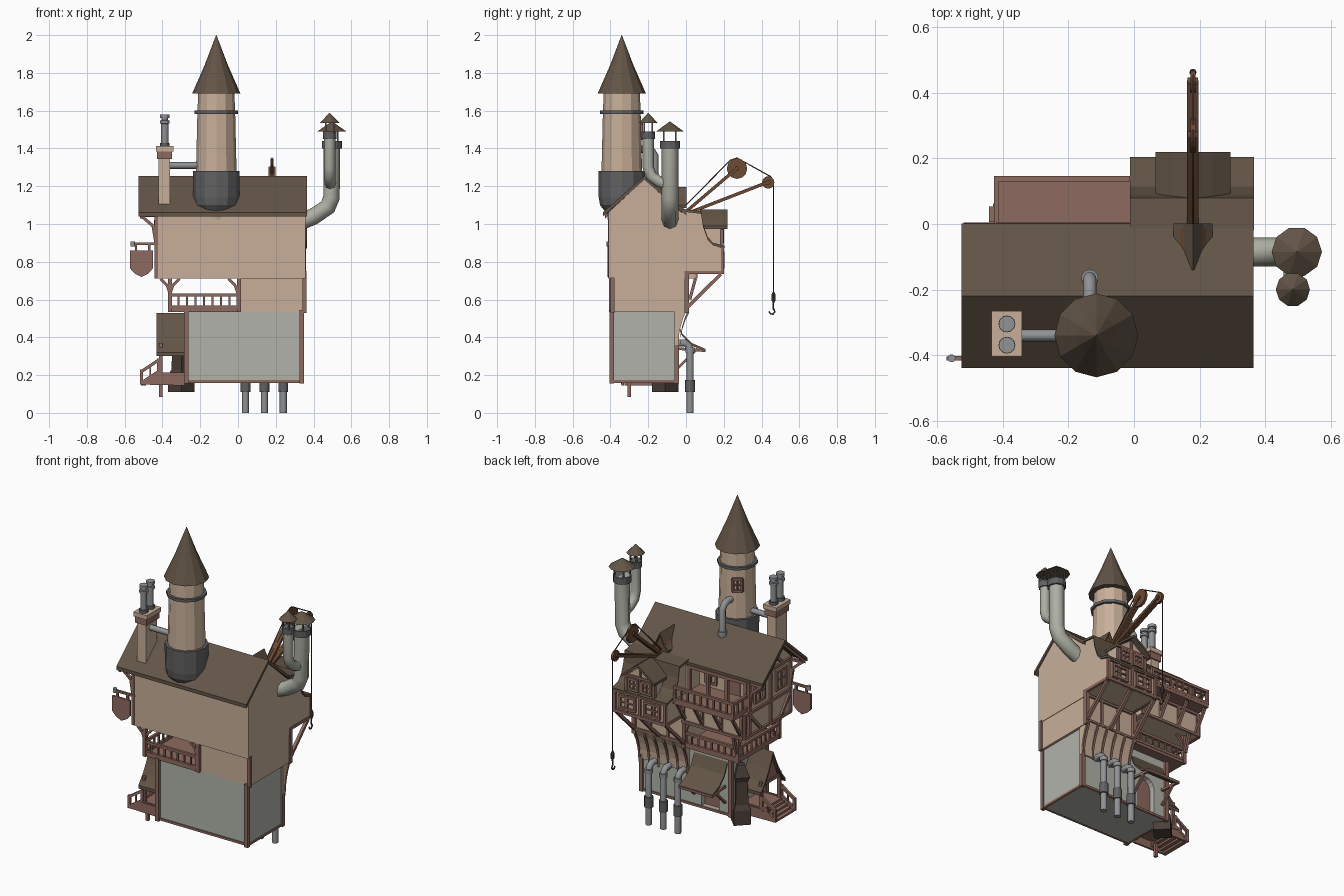
import bpy, bmesh, math
from mathutils import Vector as V

if "Cube" in bpy.data.objects:
    bpy.data.objects.remove(bpy.data.objects["Cube"])

def mat(n, c):
    m = bpy.data.materials.new(n); m.diffuse_color = (*c, 1); return m
TAN = mat("plaster", (.58, .43, .32)); WOOD = mat("timber", (.27, .145, .115)); STONE = mat("stone", (.44, .45, .40))
ROOF = mat("shingle", (.125, .09, .062)); METAL = mat("metal", (.28, .29, .3)); DARK = mat("lead", (.12, .12, .125))
PALE = mat("pale_pipe", (.42, .43, .37)); OAK = mat("oak", (.15, .07, .035)); SOOT = mat("soot", (.07, .05, .04))

def mesh(name, verts, faces, m):
    me = bpy.data.meshes.new(name); me.from_pydata([tuple(v) for v in verts], [], faces)
    bm = bmesh.new(); bm.from_mesh(me); bmesh.ops.recalc_face_normals(bm, faces=bm.faces); bm.to_mesh(me); bm.free()
    me.materials.append(m)
    ob = bpy.data.objects.new(name, me); bpy.context.collection.objects.link(ob); return ob

def prof(name, pts, a0, a1, m, axis='x'):
    """Extrude a 2D profile along x (profile y,z) or y (profile x,z)."""
    n = len(pts)
    vs = [(a, u, v) if axis == 'x' else (u, a, v) for a in (a0, a1) for u, v in pts]
    return mesh(name, vs, [tuple(range(n)), tuple(range(n, 2*n))] + [(i, (i+1) % n, (i+1) % n+n, i+n) for i in range(n)], m)

def box(name, x0, x1, y0, y1, z0, z1, m):
    return prof(name, [(y0, z0), (y1, z0), (y1, z1), (y0, z1)], x0, x1, m)

def strip(name, pts, t, a0, a1, m, axis='x'):
    return prof(name, pts + [(u, v-t) for u, v in reversed(pts)], a0, a1, m, axis)

def beams(name, segs, w, m):
    vs, fs = [], []
    for p, q in segs:
        p, q = V(p), V(q); d = (q-p).normalized()
        s = d.cross(V((0, 0, 1)))
        s = s.normalized() if s.length > .01 else V((1, 0, 0))
        t = s.cross(d); k = len(vs)
        vs += [c + (s*i + t*j)*w/2 for c in (p, q) for i, j in ((-1, -1), (1, -1), (1, 1), (-1, 1))]
        fs += [tuple(k+i for i in f) for f in ((0, 1, 2, 3), (4, 5, 6, 7), (0, 1, 5, 4), (1, 2, 6, 5), (2, 3, 7, 6), (3, 0, 4, 7))]
    return mesh(name, vs, fs, m)

def lathe(name, cx, cy, rz, m, n=12):
    vs = [(cx+r*math.cos(2*math.pi*i/n), cy+r*math.sin(2*math.pi*i/n), z) for r, z in rz for i in range(n)]
    fs = [(k*n+i, k*n+(i+1) % n, (k+1)*n+(i+1) % n, (k+1)*n+i) for k in range(len(rz)-1) for i in range(n)]
    return mesh(name, vs, fs + [tuple(range(n)), tuple(range(len(vs)-n, len(vs)))], m)

def tube(name, pts, r, m, res=2):
    cu = bpy.data.curves.new(name, 'CURVE'); cu.dimensions = '3D'
    cu.bevel_depth = r; cu.bevel_resolution = res; cu.use_fill_caps = True
    sp = cu.splines.new('POLY'); sp.points.add(len(pts)-1)
    for a, p in zip(sp.points, pts): a.co = (*p, 1)
    cu.materials.append(m)
    ob = bpy.data.objects.new(name, cu); bpy.context.collection.objects.link(ob)
    bpy.ops.object.select_all(action='DESELECT'); ob.select_set(True)
    bpy.context.view_layer.objects.active = ob; bpy.ops.object.convert(target='MESH')
    return ob

def railing(name, pts, h):
    segs, posts, up = [], [], V((0, 0, h))
    pts = [V(p) for p in pts]
    for p, q in zip(pts, pts[1:]):
        lo = V((0, 0, .01)); posts += [(p+up, q+up), (p+lo, q+lo)]
        n = max(2, int((q-p).length/.042))
        segs += [(p.lerp(q, i/n), p.lerp(q, i/n)+up) for i in range(n+1)]
    beams(name+"_balusters", segs, .009, WOOD)
    beams(name+"_rails", posts + [(p, p+up*1.12) for p in pts], .016, WOOD)

def window(name, c, ang, w, h):
    n = V((math.cos(ang), math.sin(ang), 0)); t = V((-n.y, n.x, 0)); c = V(c)
    P = lambda u, v: c + t*u*w/2 + V((0, 0, v*h/2)) + n*.004
    beams(name+"_frame", [(P(-1.15, s), P(1.15, s)) for s in (-1, 1)] + [(P(s, -1), P(s, 1)) for s in (-1, 1)], .014, WOOD)
    beams(name+"_bars", [(P(0, -1), P(0, 1)), (P(-1, 0), P(1, 0))], .008, WOOD)

# stone ground floor with an arched doorway
stone = box("stone_base", -.28, .34, -.385, -.05, .16, .545, STONE)
arch = [(-.19, .17), (-.07, .17)] + [(-.13+.06*math.cos(math.pi*i/8), .32+.07*math.sin(math.pi*i/8)) for i in range(9)]
cut = prof("door_cutter", arch, -.1, .1, STONE, 'y'); cut.hide_render = True
b = stone.modifiers.new("door", 'BOOLEAN'); b.object = cut; b.solver = 'EXACT'
bpy.context.view_layer.objects.active = stone; bpy.ops.object.modifier_apply(modifier="door")
bpy.data.objects.remove(cut)
prof("door", arch, -.095, -.085, WOOD, 'y')
beams("base_posts", [((x, y, .155), (x, y, .545)) for x in (-.275, .337) for y in (-.392, -.05)], .024, WOOD)
beams("base_sills", [((-.28, y, .166), (.34, y, .166)) for y in (-.385, -.05)] + [((x, -.385, .166), (x, -.05, .166)) for x in (-.28, .337)], .014, WOOD)

# middle floor and open loggia
box("middle_room", .01, .355, -.387, 0, .535, .73, TAN)
box("loggia_floor", -.365, .01, -.4, .01, .535, .552, WOOD)
railing("loggia_rail", [(0, -.397, .55), (-.36, -.397, .55), (-.36, .005, .55), (0, .005, .55)], .075)
beams("loggia_posts", [((x, y, .535), (x, y, .72)) for x in (-.36, .006) for y in (-.397, .005)] + [((.352, -.39, .53), (.352, -.39, .72))]
      + [((.352, .004, .53), (.352, .004, .75))], .022, WOOD)
br = []
for y in (-.397, .005):
    for x, s in ((-.36, 1), (0, -1), (-.36, -1)):
        br += [((x, y, .63), (x+s*.015, y, .675)), ((x+s*.015, y, .675), (x+s*.05, y, .71))]
beams("loggia_braces", br, .014, WOOD)
beams("middle_timbers", [((.01, .004, .56), (.355, .004, .56)), ((.01, .004, .72), (.355, .004, .72)), ((.12, .004, .55), (.12, .004, .73)), ((.24, .004, .55), (.24, .004, .73))], .014, WOOD)

# upper floor: right gable block, left block with recessed balcony, left gable wall
full = [(-.41, .712), (0, .712), (0, 1.04), (-.22, 1.235), (-.41, 1.063)]
prof("upper_right_block", full, -.01, .358, TAN)
prof("upper_left_block", [(-.41, .712), (.05, .712), (.05, .865), (-.12, .865), (-.12, 1.14), (-.22, 1.235), (-.41, 1.063)], -.42, -.01, TAN)
prof("left_gable_wall", full, -.43, -.41, TAN)
G = -.433
beams("left_gable_timbers", [((G, -.41, z), (G, e, z)) for z, e in ((.72, .05), (.86, .05), (1.05, 0))]
      + [((G, y, .715), (G, y, 1.05)) for y in (-.405, -.21, 0)] + [((G, -.21, 1.05), (G, -.21, 1.22)), ((G, .045, .715), (G, .045, .865))]
      + [((G, -.405, .85), (G, -.31, .73)), ((G, -.11, .73), (G, 0, .85)), ((G, -.33, 1.05), (G, -.21, 1.16)), ((G, -.09, 1.05), (G, -.21, 1.16))], .018, WOOD)
for i, y in enumerate((-.31, -.1)):
    window("gable_window_%d" % i, (G, y, .96), math.pi, .09, .11)
beams("eave_brackets", [s for y in (-.405, -.003) for s in (((-.435, y, .9), (-.45, y, .99)), ((-.45, y, .99), (-.515, y, 1.045)), ((-.43, y, 1.045), (-.52, y, 1.045)))], .016, WOOD)

# rear balcony
box("balcony_deck", -.425, -.012, -.12, .145, .862, .882, WOOD)
railing("balcony_rail", [(-.42, .0, .88), (-.42, .138, .88), (-.02, .138, .88)], .085)
beams("balcony_posts", [((x, -.004, .87), (x, -.004, 1.05)) for x in (-.41, -.28, -.15, -.02)] + [((-.42, -.004, 1.04), (-.01, -.004, 1.04))], .02, WOOD)
beams("balcony_brackets", [((x, .055, .74), (x, .13, .86)) for x in (-.41, -.28, -.15, -.03)] + [((x, .054, .715), (x, .054, .86)) for x in (-.42, -.28, -.15, -.02)]
      + [((-.43, .054, z), (-.01, .054, z)) for z in (.72, .855)] + [((-.36, .02, .6), (-.36, .05, .71))], .016, WOOD)
box("balcony_door", -.29, -.19, -.122, -.114, .88, 1.02, WOOD)
window("balcony_window", (-.09, -.12, .96), math.pi/2, .07, .1)

# main gable roof
strip("main_roof", [(-.44, 1.062), (-.22, 1.255), (.002, 1.066)], .022, -.527, .365, ROOF)
strip("barge_boards", [(-.43, 1.05), (-.22, 1.235), (-.005, 1.05)], .022, -.52, -.505, WOOD)

# rear wing with flared roof
wing = [(-.02, 1.08), (.08, 1.068), (.09, 1.0), (.115, .93), (.145, .9), (.205, .885)]
prof("wing_body", [(-.02, .735), (.19, .735)] + [(min(u, .19), v-.012) for u, v in reversed(wing)], .0, .358, TAN)
strip("wing_roof", wing, .014, -.012, .366, ROOF)
W = .193
beams("wing_timbers", [((0, W, z), (.358, W, z)) for z in (.745, .872)] + [((x, W, .735), (x, W, .88)) for x in (.008, .18, .35)]
      + [((x, 0, .743), (x, .19, .743)) for x in (.005, .353)] + [((x, .19, .735), (x, .19, .97)) for x in (.086, .274)], .018, WOOD)
for i, x in enumerate((.095, .265)):
    window("wing_window_%d" % i, (x, W, .81), math.pi/2, .1, .075)
beams("wing_braces", [((x, .185, .735), (x, .008, .56)) for x in (.008, .18, .35)], .018, WOOD)
# dormer on the wing
prof("dormer", [(.085, .88), (.275, .88), (.275, .985), (.18, 1.055), (.085, .985)], .06, .188, TAN, 'y')
strip("dormer_roof", [(.066, .99), (.12, 1.035), (.18, 1.078), (.24, 1.035), (.294, .99)], .016, .075, .22, ROOF, 'y')
for i, x in enumerate((.135, .225)):
    window("dormer_window_%d" % i, (x, .19, .935), math.pi/2, .06, .065)
beams("dormer_timbers", [((.08, .19, .985), (.28, .19, .985)), ((.18, .19, .88), (.18, .19, 1.05))], .013, WOOD)

# coved apron with ribs below the middle floor
cove = [(.008, .55), (-.012, .51), (-.028, .46), (-.036, .42), (-.04, .36)]
prof("cove_panel", cove + [(-.06, .36), (-.06, .55)], .01, .35, TAN)
for i in range(6):
    strip("cove_rib_%d" % i, [(u+.008, v) for u, v in cove], .02, .005+i*.066, .019+i*.066, WOOD)

# drain pipes
for i, x in enumerate((.04, .14, .24)):
    tube("drain_pipe_%d" % i, [(x, -.06, .37), (x, -.005, .37), (x, .015, .355), (x, .022, .33), (x, .022, 0)], .019, METAL)
    lathe("drain_collar_%d" % i, x, .022, [(.026, .11), (.026, .175)], DARK)
    lathe("drain_joint_%d" % i, x, .022, [(.024, .32), (.024, .345)], METAL)

# awning above the door and corner buttress
strip("awning", [(-.05, .49), (-.02, .42), (.03, .37), (.1, .34)], .014, -.25, -.02, ROOF)
beams("awning_frame", [((-.25, .095, .33), (-.02, .095, .33))] + [((x, -.04, .34), (x, .09, .33)) for x in (-.24, -.03)] + [((x, -.04, .24), (x, .06, .34)) for x in (-.24, -.03)], .014, WOOD)
lathe("corner_buttress", -.3, -.11, [(.07, .11), (.07, .2), (.052, .23), (.048, .37), (.062, .4), (.03, .47)], SOOT, 4).rotation_euler = (0, 0, 0)

# side porch with steps
strip("porch_roof", [(-.36, .32), (-.32, .37), (-.285, .43), (-.24, .53), (-.195, .43), (-.16, .37), (-.12, .32)], .02, -.432, -.28, ROOF)
prof("porch_gable", [(-.31, .35), (-.24, .5), (-.17, .35)], -.415, -.4, WOOD)
beams("porch_posts", [((-.41, y, .16), (-.41, y, .37)) for y in (-.33, -.15)] + [((-.41, -.34, .35), (-.41, -.14, .35)), ((-.41, -.3, .085), (-.41, -.3, .17))], .018, WOOD)
box("porch_deck", -.43, -.28, -.345, -.135, .195, .21, WOOD)
for i in range(4):
    box("step_%d" % i, -.425-.022*(i+1), -.42-.022*i, -.325, -.155, .185-.013*i, .197-.013*i, WOOD)
for i, y in enumerate((-.335, -.145)):
    prof("stair_stringer_%d" % i, [(-.515, .15), (-.28, .145), (-.28, .215), (-.42, .215), (-.515, .165)], y-.006, y+.006, WOOD, 'y')
    railing("stair_rail_%d" % i, [(-.51, y, .15), (-.42, y, .21)], .07)

# hanging shield sign
beams("sign_bracket", [((-.56, -.41, .895), (-.42, -.41, .895)), ((-.54, -.41, .895), (-.54, -.41, .85)), ((-.47, -.41, .895), (-.47, -.41, .85))], .013, WOOD)
lathe("sign_finial", -.557, -.41, [(.012, .882), (.012, .908)], METAL)
prof("sign_shield", [(-.572, .86), (-.45, .86), (-.45, .765), (-.475, .738), (-.511, .72), (-.547, .738), (-.572, .765)], -.416, -.404, WOOD, 'y')

# round tower
T = (-.115, -.34)
lathe("tower_foot", *T, [(.075, 1.025), (.08, 1.06)], TAN)
lathe("tower_base", *T, [(.08, 1.055), (.115, 1.1), (.122, 1.14), (.124, 1.28)], DARK)
lathe("tower_shaft", *T, [(.108, 1.25), (.1, 1.59), (.095, 1.71)], TAN)
lathe("tower_ring", *T, [(.115, 1.583), (.115, 1.6)], DARK)
lathe("tower_spire", *T, [(.128, 1.69), (.062, 1.84), (.001, 2.0)], ROOF)
a = math.radians(125)
window("tower_window", (T[0]+.104*math.cos(a), T[1]+.104*math.sin(a), 1.49), a, .055, .075)
tube("tower_pipe", [(-.135, -.165, 1.17), (-.135, -.165, 1.36), (-.135, -.18, 1.385), (-.135, -.205, 1.395), (-.135, -.27, 1.395)], .02, METAL)
lathe("tower_pipe_collar", -.135, -.165, [(.026, 1.2), (.026, 1.23)], METAL)

# chimney with two pots
box("chimney_stack", -.42, -.36, -.39, -.28, 1.1, 1.37, TAN)
box("chimney_band", -.428, -.35, -.398, -.272, 1.345, 1.385, WOOD)
box("chimney_cap", -.435, -.342, -.405, -.265, 1.385, 1.412, TAN)
for i, y in enumerate((-.37, -.305)):
    lathe("chimney_pot_%d" % i, -.388, y, [(.019, 1.41), (.019, 1.53), (.026, 1.533), (.026, 1.548), (.018, 1.55), (.018, 1.56), (.025, 1.562), (.025, 1.58)], METAL)
    lathe("pot_collar_%d" % i, -.388, y, [(.026, 1.41), (.026, 1.43)], DARK)
tube("chimney_pipe", [(-.37, T[1], 1.31), (-.2, T[1], 1.31)], .018, METAL)

# big side flues
tube("flue_large", [(.33, -.085, 1.01), (.4, -.085, 1.04), (.475, -.085, 1.09), (.495, -.085, 1.14), (.497, -.085, 1.44)], .044, PALE)
tube("flue_small", [(.49, -.08, 1.2), (.487, -.145, 1.225), (.485, -.185, 1.255), (.485, -.2, 1.3), (.485, -.2, 1.48)], .03, PALE)
for n, x, y, r, z, top in (("large", .497, -.085, .053, 1.4, 1.49), ("small", .485, -.2, .036, 1.45, 1.535)):
    lathe("flue_ring_"+n, x, y, [(r, z), (r, z+.04)], DARK)
    beams("flue_struts_"+n, [((x+r*.6*i, y+r*.6*j, z+.03), (x+r*.6*i, y+r*.6*j, top+.005)) for i in (-1, 1) for j in (-1, 1)], .008, DARK)
    lathe("flue_hat_"+n, x, y, [(r*1.45, top), (.002, top+.052)], ROOF, 10)

# crane with its roof hatch, wheels, rope and hook
C = .18
prof("crane_hatch", [(.14, 1.04), (.22, 1.04), (.22, 1.12), (C, 1.17), (.14, 1.12)], -.13, -.012, OAK, 'y')
strip("hatch_roof", [(.12, 1.1), (.15, 1.13), (C, 1.195), (.21, 1.13), (.24, 1.1)], .014, -.14, .002, ROOF, 'y')
beams("crane_arms", [((C+s, .0, 1.065), (C+s, .27, 1.295)) for s in (-.009, .009)] + [((C+s, .03, 1.065), (C+s, .435, 1.222)) for s in (-.009, .009)], .017, OAK)
for n, y, z, r in (("large", .27, 1.293, .054), ("small", .435, 1.22, .033)):
    tube("crane_wheel_"+n, [(C-.008, y, z), (C+.008, y, z)], r, OAK, 4)
    tube("wheel_axle_"+n, [(C-.016, y, z), (C+.016, y, z)], .012, OAK)
tube("crane_rope", [(C, -.02, 1.08), (C, .235, 1.338), (C, .27, 1.35), (C, .45, 1.25), (C, .463, 1.225), (C, .463, .63)], .0035, SOOT, 1)
lathe("hook_block", C, .463, [(.004, .64), (.011, .625), (.011, .595), (.004, .585)], SOOT, 8)
tube("hook", [(C, .463, .59), (C, .463, .55)] + [(C, .455+.015*math.cos(t), .538+.016*math.sin(t)) for t in (.6, -.3, -1.2, -2.1, -3.1)], .005, SOOT, 1)

for m in bpy.data.materials:
    if m.users and not m.is_grease_pencil:
        m.use_nodes = True
        m.node_tree.nodes["Principled BSDF"].inputs["Base Color"].default_value = m.diffuse_color
